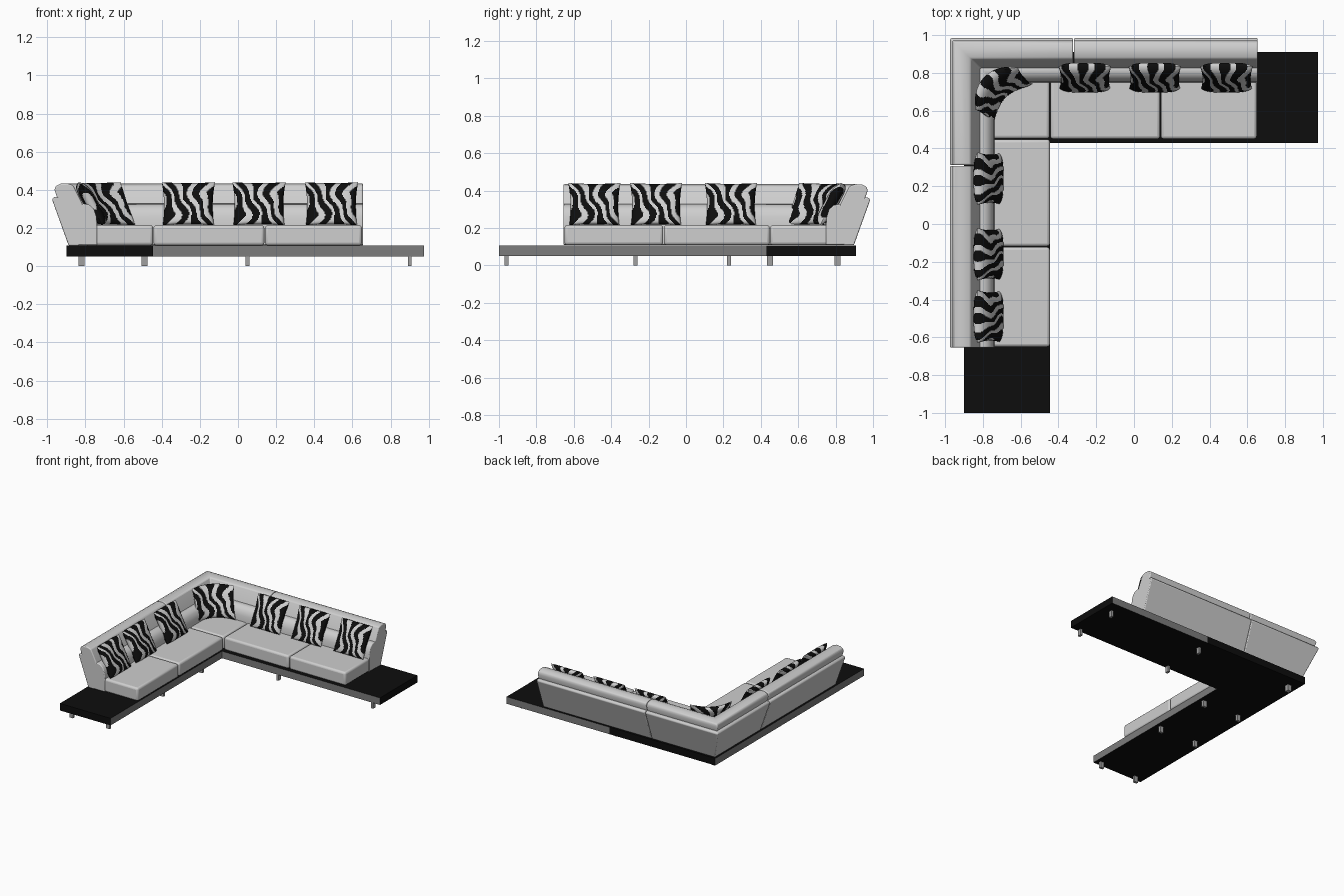
import bpy, bmesh, math
from mathutils import Vector, Matrix

if "Cube" in bpy.data.objects:
    bpy.data.objects.remove(bpy.data.objects["Cube"], do_unlink=True)


def material(name, value):
    m = bpy.data.materials.new(name)
    m.use_nodes = True
    colour = (value, value, value, 1)
    m.diffuse_color = colour
    bsdf = m.node_tree.nodes["Principled BSDF"]
    bsdf.inputs["Base Color"].default_value = colour
    bsdf.inputs["Roughness"].default_value = 0.7
    return m


fabric = material("light grey fabric", 0.62)
black = material("black", 0.004)
trim = material("grey trim", 0.2)
metal = material("leg metal", 0.35)


def finish(name, bm, mats, bevel=0.0, segments=3, smooth=True):
    bmesh.ops.recalc_face_normals(bm, faces=bm.faces)
    mesh = bpy.data.meshes.new(name)
    bm.to_mesh(mesh)
    bm.free()
    ob = bpy.data.objects.new(name, mesh)
    bpy.context.collection.objects.link(ob)
    for m in mats:
        mesh.materials.append(m)
    if bevel:
        mod = ob.modifiers.new("soft edges", "BEVEL")
        mod.width, mod.segments = bevel, segments
        mod.limit_method = "ANGLE"
        mod.angle_limit = math.radians(40)
    if smooth:
        bpy.ops.object.select_all(action="DESELECT")
        ob.select_set(True)
        bpy.context.view_layer.objects.active = ob
        bpy.ops.object.shade_smooth_by_angle(angle=math.radians(40))
    return ob


def box(name, x, y, z, mat, bevel=0.0):
    bm = bmesh.new()
    bmesh.ops.create_cube(bm, size=1)
    for v in bm.verts:
        v.co = [lo + (c + 0.5) * (hi - lo) for c, (lo, hi) in zip(v.co, (x, y, z))]
    return finish(name, bm, [mat], bevel, smooth=bevel > 0)


# Platform: L outline, black with grey trim on the long edges
LEFT, BACK = -0.9, 0.91
outline = [(LEFT, -1), (-0.445, -1), (-0.445, 0.43), (0.975, 0.43),
           (0.975, BACK), (0.05, BACK), (LEFT, BACK)]
bm = bmesh.new()
bottom = bm.faces.new([bm.verts.new((x, y, 0.05)) for x, y in outline])
grown = bmesh.ops.extrude_face_region(bm, geom=[bottom])["geom"]
for v in grown:
    if isinstance(v, bmesh.types.BMVert):
        v.co.z = 0.107
bmesh.ops.recalc_face_normals(bm, faces=bm.faces)
for f in bm.faces:
    c, n = f.calc_center_median(), f.normal
    inner = (n.y < -0.5 and c.x > 0) or (n.x > 0.5 and c.x < 0)
    outer = (n.y > 0.5 and c.x > 0.05) or n.x < -0.5
    f.material_index = 1 if inner or outer else 0
finish("platform", bm, [black, trim], smooth=False)

# Legs, turned to follow each arm
spots = [(x, y, 0.016, 0.01) for x in (-0.82, -0.49) for y in (-0.96, -0.27, 0.23)]
spots += [(x, y, 0.01, 0.016) for x in (0.05, 0.9) for y in (0.45, 0.81)]
spots.append((-0.82, 0.81, 0.016, 0.016))
for x, y, a, b in spots:
    box("leg", (x - a, x + a), (y - b, y + b), (0, 0.052), metal)

# Seat cushions
seats = [((-0.8, -0.445), (-0.65, -0.122)), ((-0.8, -0.445), (-0.118, 0.448)),
         ((-0.8, -0.447), (0.452, 0.81)), ((-0.443, 0.138), (0.45, 0.81)),
         ((0.142, 0.65), (0.45, 0.81))]
for x, y in seats:
    box("seat_cushion", x, y, (0.108, 0.215), fabric, 0.016)


# Back parts: a section (inset from the outer edge, height) swept along the L
def station(kind, pos, u, z):
    if kind == "x":
        return (pos, BACK - u, z)
    if kind == "y":
        return (LEFT + u, pos, z)
    return (LEFT + u, BACK - u, z)


def sweep(name, section, stations, bevel):
    bm = bmesh.new()
    rings = [[bm.verts.new(station(k, p, u, z)) for u, z in section] for k, p in stations]
    for r, s in zip(rings, rings[1:]):
        for i in range(len(r)):
            j = (i + 1) % len(r)
            bm.faces.new((r[i], r[j], s[j], s[i]))
    bm.faces.new(rings[0])
    bm.faces.new(rings[-1])
    finish(name, bm, [fabric], bevel)


cushion = [(0.05, 0.11), (-0.042, 0.34), (-0.062, 0.4), (-0.055, 0.42), (-0.03, 0.432),
           (0.005, 0.434), (0.035, 0.424), (0.048, 0.4), (0.085, 0.325), (0.12, 0.22), (0.12, 0.11)]
lumbar = [(0.08, 0.11), (0.07, 0.318), (0.09, 0.328), (0.12, 0.322), (0.145, 0.3),
          (0.158, 0.26), (0.162, 0.21), (0.162, 0.11)]
panel = [(0.012, 0.108), (-0.075, 0.35), (-0.066, 0.362), (-0.035, 0.362), (0.07, 0.108)]
gap = 0.002
runs = [("back", [("x", 0.655), ("x", -0.32 + gap)]),
        ("corner", [("x", -0.32 - gap), ("c", 0), ("y", 0.31 + gap)]),
        ("side", [("y", 0.31 - gap), ("y", -0.655)])]
for label, run in runs:
    sweep(label + "_backrest", cushion, run, 0.007)
    sweep(label + "_outer_panel", panel, run, 0.006)
    sweep(label + "_lumbar_roll", lumbar, run, 0.006)


# Striped throw pillows
def is_black(s, t):
    warp = 0.28 * math.sin(2.1 * t + 1.6 * s) + 0.09 * math.sin(5 * t - 3 * s)
    wave = math.sin(11.5 * (s + warp) + 0.6)
    return wave > -0.22 + 0.4 * math.sin(3.2 * t + 4 * s)


def pillow(x, y, angle, width=0.137, bend=0.0):
    nu, nv = 56, 44
    bm = bmesh.new()
    place = Matrix.Translation((x, y, 0.327)) @ Matrix.Rotation(math.radians(angle), 4, "Z")
    for side in (-1, 1):
        grid = []
        for j in range(nv + 1):
            t = 2 * j / nv - 1
            row = []
            for i in range(nu + 1):
                s = 2 * i / nu - 1
                puff = 0.042 * math.sqrt(max(0, (1 - s ** 4) * (1 - t ** 4)))
                px = s * width * (1 - 0.07 * (1 - t * t) + 0.02 * t)
                pz = t * 0.113 * (1 - 0.04 * (1 - s * s))
                py = side * puff + 0.058 * t - bend * s * s
                row.append(bm.verts.new(place @ Vector((px, py, pz))))
            grid.append(row)
        for j in range(nv):
            for i in range(nu):
                f = bm.faces.new((grid[j][i], grid[j][i + 1], grid[j + 1][i + 1], grid[j + 1][i]))
                s, t = (2 * i + 1) / nu - 1, (2 * j + 1) / nv - 1
                f.material_index = 1 if is_black(s, t) else 0
    bmesh.ops.remove_doubles(bm, verts=bm.verts, dist=0.0001)
    finish("striped_pillow", bm, [fabric, black])


for x in (-0.26, 0.11, 0.49):
    pillow(x, 0.775, 0)
for y in (0.24, -0.16, -0.49):
    pillow(-0.77, y, 90)
pillow(-0.735, 0.725, 45, 0.155, 0.07)
